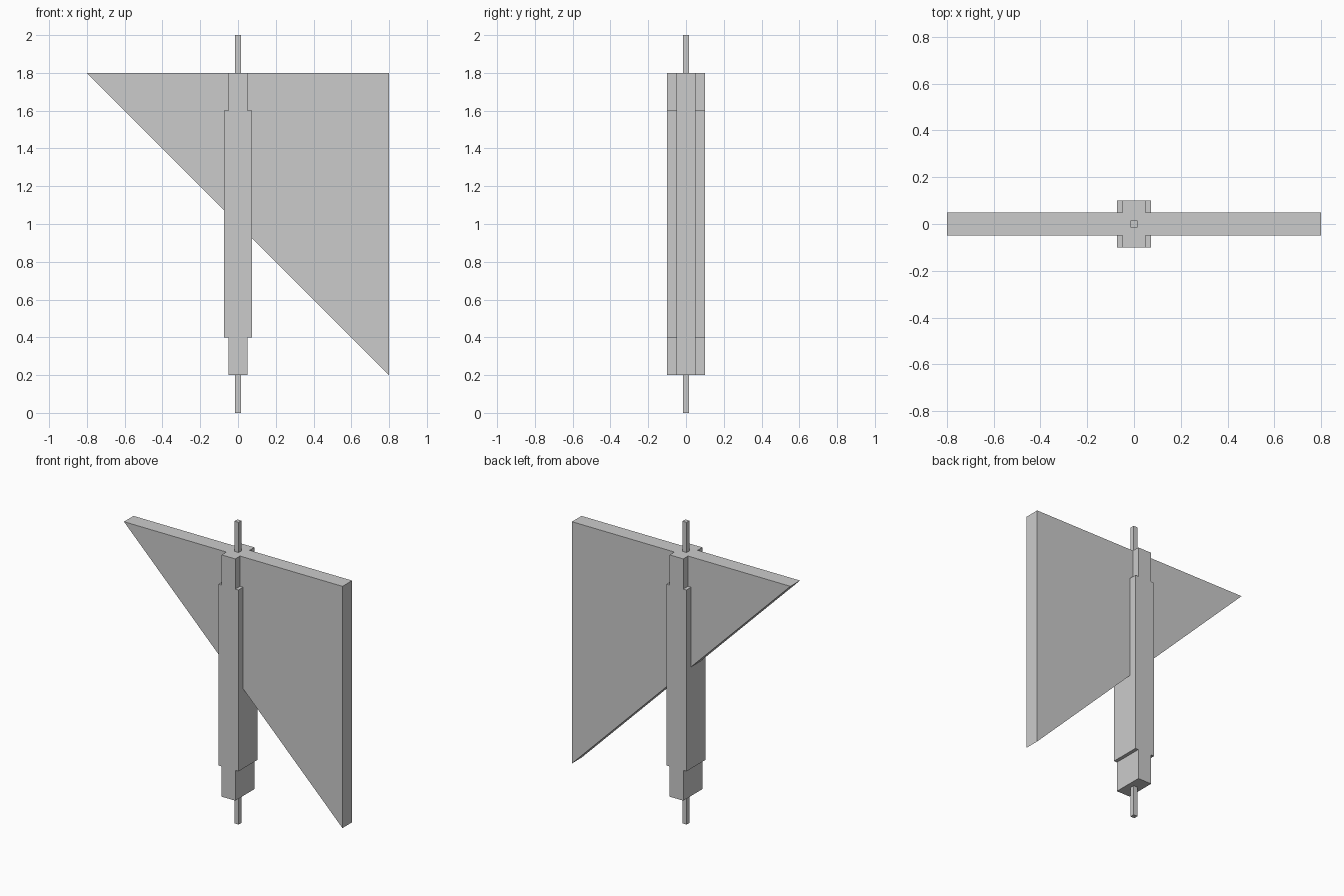
import bpy
import bmesh

if "Cube" in bpy.data.objects:
    bpy.data.objects.remove(bpy.data.objects["Cube"])


def extrude_profile(name, pts, half_y):
    """Closed solid from an x-z outline, extruded symmetrically along y."""
    bm = bmesh.new()
    face = bm.faces.new([bm.verts.new((x, -half_y, z)) for x, z in pts])
    ext = bmesh.ops.extrude_face_region(bm, geom=[face])
    moved = [g for g in ext["geom"] if isinstance(g, bmesh.types.BMVert)]
    bmesh.ops.translate(bm, verts=moved, vec=(0, 2 * half_y, 0))
    bmesh.ops.recalc_face_normals(bm, faces=bm.faces)
    mesh = bpy.data.meshes.new(name)
    bm.to_mesh(mesh)
    bm.free()
    obj = bpy.data.objects.new(name, mesh)
    bpy.context.collection.objects.link(obj)
    return obj


def box(name, half_x, half_y, z0, z1):
    return extrude_profile(name, [(-half_x, z0), (half_x, z0), (half_x, z1), (-half_x, z1)], half_y)


# Triangular vane
extrude_profile("triangular_vane", [(-0.8, 1.8), (0.8, 0.2), (0.8, 1.8)], 0.05)

# Stepped post: wider in the middle, narrow at both ends
right = [(0.05, 0.2), (0.073, 0.4), (0.073, 1.6), (0.05, 1.8)]
steps = [right[0], (0.05, 0.4), right[1], right[2], (0.05, 1.6), right[3]]
extrude_profile("stepped_post", steps + [(-x, z) for x, z in reversed(steps)], 0.1)

# Thin square pins at the bottom and top
box("bottom_pin", 0.015, 0.015, 0.0, 0.2)
box("top_pin", 0.015, 0.015, 1.8, 2.0)
